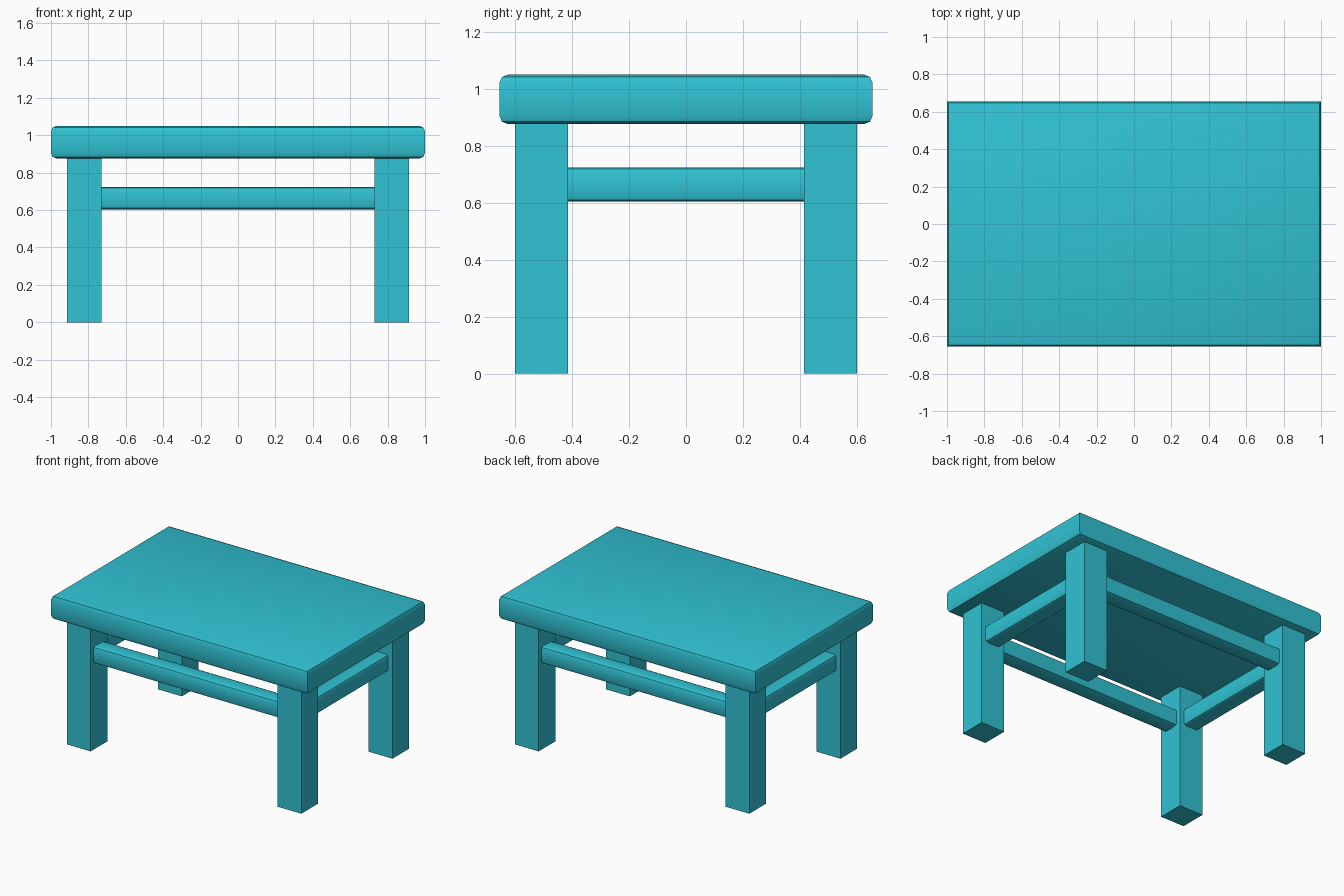
import bpy
import bmesh
from mathutils import Vector

if "Cube" in bpy.data.objects:
    bpy.data.objects.remove(bpy.data.objects["Cube"])

teal = bpy.data.materials.new("teal paint")
teal.diffuse_color = (0.030, 0.546, 0.658, 1.0)
teal.use_nodes = True
teal.node_tree.nodes["Principled BSDF"].inputs["Base Color"].default_value = teal.diffuse_color


def box(name, center, size, bevel=0.0, skip_axis=None):
    """Box with rounded edges; edges along skip_axis stay sharp."""
    bm = bmesh.new()
    bmesh.ops.create_cube(bm, size=1.0)
    bmesh.ops.scale(bm, vec=Vector(size), verts=bm.verts)
    if bevel:
        edges = []
        for e in bm.edges:
            d = e.verts[1].co - e.verts[0].co
            axis = max(range(3), key=lambda i: abs(d[i]))
            if axis not in skip_axis:
                edges.append(e)
        bmesh.ops.bevel(bm, geom=edges, offset=bevel, segments=2,
                        profile=0.5, affect='EDGES')
    mesh = bpy.data.meshes.new(name)
    bm.to_mesh(mesh)
    bm.free()
    mesh.materials.append(teal)
    obj = bpy.data.objects.new(name, mesh)
    obj.location = center
    bpy.context.collection.objects.link(obj)
    if bevel:
        bpy.ops.object.select_all(action='DESELECT')
        obj.select_set(True)
        bpy.context.view_layer.objects.active = obj
        bpy.ops.object.shade_smooth_by_angle(angle=0.65)
    return obj


LEG_X, LEG_Y, LEG_W = 0.822, 0.508, 0.186
RAIL_Z, RAIL_W = 0.664, 0.12

# Table top: rounded upper and lower rims, sharp vertical corners
box("table_top", (0, 0, 0.963), (2.0, 1.31, 0.174), 0.03, skip_axis=(2,))

# Four square legs
for sx, side in ((-1, "left"), (1, "right")):
    for sy, end in ((-1, "front"), (1, "back")):
        box(f"{end}_{side}_leg", (sx * LEG_X, sy * LEG_Y, 0.44),
            (LEG_W, LEG_W, 0.88))

# Long rails at front and back, short rails at the sides, centred on the legs
for s, end, side in ((-1, "front", "left"), (1, "back", "right")):
    box(f"{end}_rail", (0, s * LEG_Y, RAIL_Z),
        (2 * LEG_X - LEG_W + 0.02, RAIL_W, RAIL_W), 0.02, skip_axis=(1, 2))
    box(f"{side}_rail", (s * LEG_X, 0, RAIL_Z),
        (RAIL_W, 2 * LEG_Y - LEG_W + 0.02, RAIL_W), 0.02, skip_axis=(0, 2))
